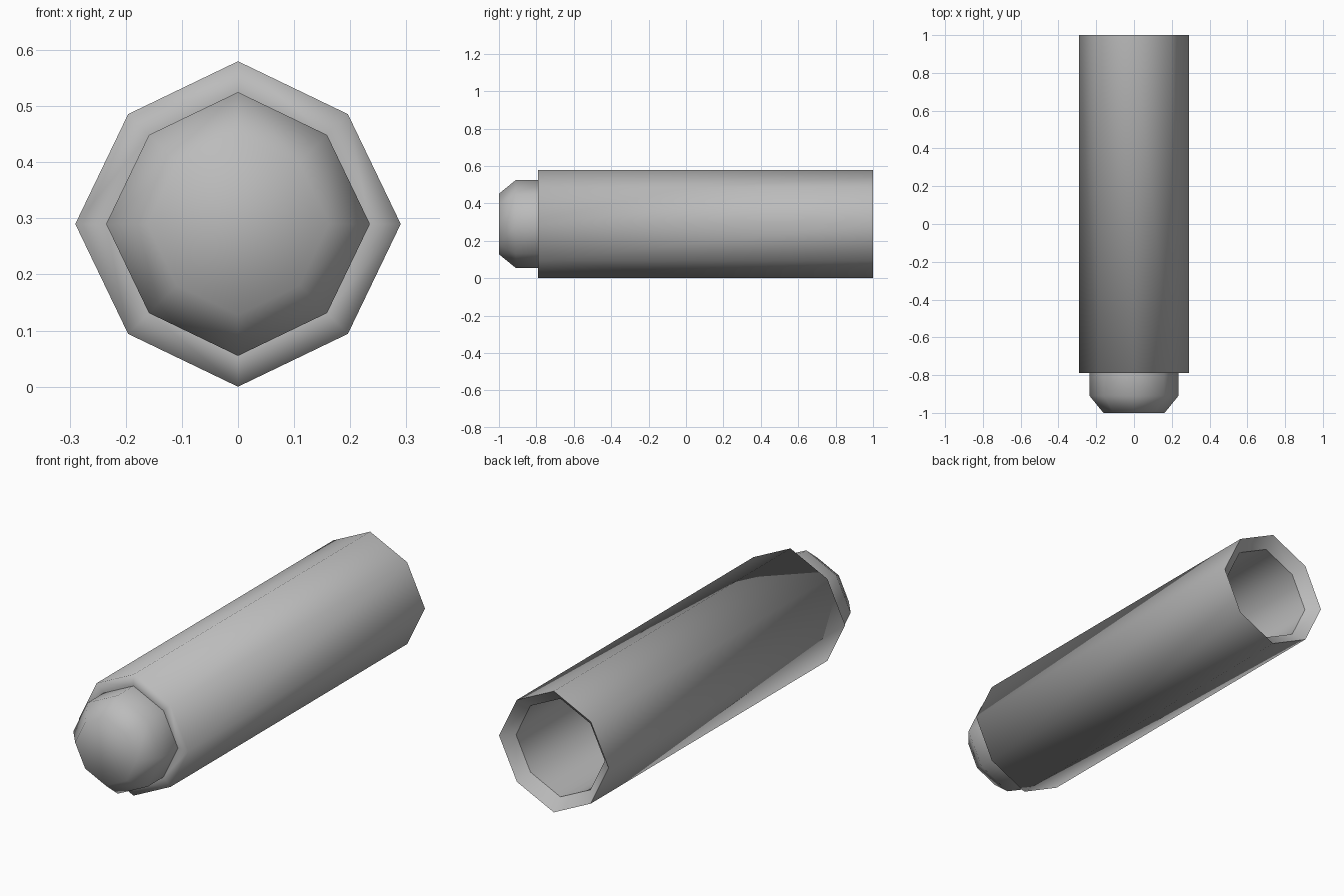
import bpy
import bmesh
import math

cube = bpy.data.objects.get("Cube")
if cube:
    bpy.data.objects.remove(cube, do_unlink=True)

SIDES = 8
AXIS_Z = 0.29

grey = bpy.data.materials.new("plain_grey")
grey.use_nodes = True
grey.diffuse_color = (0.5, 0.5, 0.5, 1)
grey.node_tree.nodes["Principled BSDF"].inputs["Base Color"].default_value = (0.5, 0.5, 0.5, 1)


def octagon_lathe(name, profile, cap_first=False, sharp_rings=()):
    """Sweep (y, radius) points around the long axis; corners on the diagonals sit slightly in."""
    bm = bmesh.new()
    rings = []
    for y, radius in profile:
        ring = []
        for i in range(SIDES):
            a = math.tau * i / SIDES
            r = radius * (0.955 if i % 2 else 1)
            ring.append(bm.verts.new((r * math.cos(a), y, AXIS_Z + r * math.sin(a))))
        rings.append(ring)
    for low, high in zip(rings, rings[1:]):
        for i in range(SIDES):
            j = (i + 1) % SIDES
            bm.faces.new((low[i], high[i], high[j], low[j]))
    if cap_first:
        bm.faces.new(rings[0])
    for k in sharp_rings:
        for i in range(SIDES):
            bm.edges.get((rings[k][i], rings[k][(i + 1) % SIDES])).smooth = False
    for face in bm.faces:
        face.smooth = True
    mesh = bpy.data.meshes.new(name)
    bm.to_mesh(mesh)
    bm.free()
    mesh.materials.append(grey)
    obj = bpy.data.objects.new(name, mesh)
    bpy.context.collection.objects.link(obj)
    return obj


# Outer sleeve: front shoulder, long wall, rim sloping into the open back
octagon_lathe("outer_sleeve",
              [(-0.79, 0.235), (-0.79, 0.29), (1, 0.29), (0.95, 0.235)],
              sharp_rings=(2,))

# Inner tube: closed, tapered nose at the front, hollow to the back
octagon_lathe("inner_tube",
              [(-1, 0.162), (-0.91, 0.235), (-0.79, 0.235), (0.95, 0.235)],
              cap_first=True)
